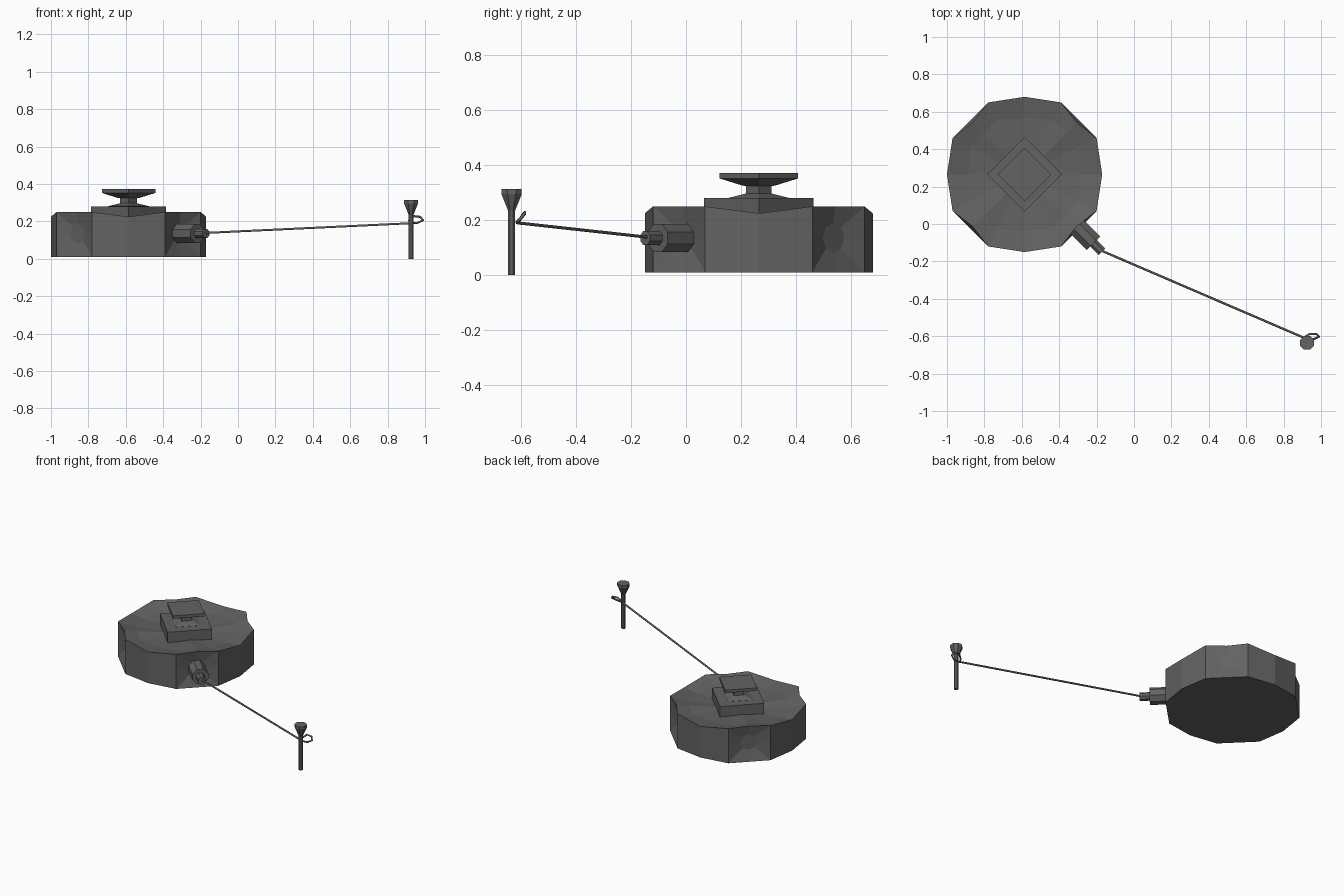
import bpy, bmesh, math
from mathutils import Vector

if "Cube" in bpy.data.objects:
    bpy.data.objects.remove(bpy.data.objects["Cube"])

grey = bpy.data.materials.new("dark grey metal")
grey.diffuse_color = (0.125, 0.125, 0.125, 1)
grey.use_nodes = True
grey.node_tree.nodes["Principled BSDF"].inputs["Base Color"].default_value = grey.diffuse_color
CX, CY = -0.585, 0.265          # centre of the round body
FUSE_Z = 0.135


def finish(name, bm):
    bmesh.ops.remove_doubles(bm, verts=bm.verts, dist=1e-5)
    bmesh.ops.recalc_face_normals(bm, faces=bm.faces)
    mesh = bpy.data.meshes.new(name)
    bm.to_mesh(mesh)
    bm.free()
    mesh.materials.append(grey)
    obj = bpy.data.objects.new(name, mesh)
    bpy.context.collection.objects.link(obj)
    return obj


def lathe(name, origin, axis, profile, sides, turn=0.0):
    """Stack of polygon rings (radius, distance) along an axis, capped at both ends."""
    bm = bmesh.new()
    q = Vector((0, 0, 1)).rotation_difference(Vector(axis).normalized())
    rings = []
    for r, h in profile:
        rings.append([bm.verts.new(Vector(origin) + q @ Vector((
            r * math.cos(turn + 2 * math.pi * i / sides),
            r * math.sin(turn + 2 * math.pi * i / sides), h))) for i in range(sides)])
    for a, b in zip(rings, rings[1:]):
        for i in range(sides):
            j = (i + 1) % sides
            bm.faces.new((a[i], a[j], b[j], b[i]))
    bm.faces.new(rings[0][::-1])
    bm.faces.new(rings[-1])
    return finish(name, bm)


def tube(name, points, radius, sides=6, closed=False):
    curve = bpy.data.curves.new(name, "CURVE")
    curve.dimensions = "3D"
    curve.bevel_depth = radius
    curve.bevel_resolution = 1
    curve.use_fill_caps = True
    s = curve.splines.new("POLY")
    s.points.add(len(points) - 1)
    for p, co in zip(s.points, points):
        p.co = (*co, 1)
    s.use_cyclic_u = closed
    curve.materials.append(grey)
    obj = bpy.data.objects.new(name, curve)
    bpy.context.collection.objects.link(obj)
    return obj


# Body: four identical quarters, each a flat side plus a dented diagonal panel
bm = bmesh.new()
BOT, LOW, HIGH = 0.01, 0.225, 0.25


def face(quarter, pts):
    a = quarter * math.pi / 2
    c, s = math.cos(a), math.sin(a)
    bm.faces.new([bm.verts.new((CX + x * c - y * s, CY + x * s + y * c, z)) for x, y, z in pts])


for k in range(4):
    ax, A, B = (0.415, 0.0), (0.385, 0.195), (0.195, 0.385)
    A0 = (0.385, -0.195)
    mid, mtop = (0.29, 0.29), (0.278, 0.278)
    # flat side, its top edge dipping in the middle
    face(k, [(*A0, BOT), (*ax, BOT), (*ax, LOW), (*A0, HIGH), (*A0, FUSE_Z)])
    face(k, [(*ax, BOT), (*A, BOT), (*A, FUSE_Z), (*A, HIGH), (*ax, LOW)])
    # dented fuse well
    edge = [(*A, FUSE_Z), (*A, BOT), (*mid, BOT), (*B, BOT),
            (*B, FUSE_Z), (*B, HIGH), (*mtop, HIGH), (*A, HIGH)]
    well = []
    for i in range(8):
        t = i * math.pi / 4
        u, w, d = -math.cos(t) * 0.055, -math.sin(t) * 0.055, 0.272
        well.append((d - u * 0.707, d + u * 0.707, FUSE_Z + w))
    for i in range(8):
        j = (i + 1) % 8
        face(k, [edge[i], edge[j], well[j], well[i]])
    face(k, well)
    # sunken top and flat bottom
    rim = [(*A0, HIGH), (*ax, LOW), (*A, HIGH), (*mtop, HIGH), (*B, HIGH)]
    inner = [(0.29, -0.147, 0.222), (0.30, 0, 0.212), (0.29, 0.147, 0.222),
             (0.222, 0.222, 0.235), (0.147, 0.29, 0.222)]
    for i in range(4):
        face(k, [rim[i], rim[i + 1], inner[i + 1], inner[i]])
        face(k, [inner[i], inner[i + 1], (0, 0, 0.20)])
    face(k, [(0, 0, BOT), (*A0, BOT), (*ax, BOT), (*A, BOT), (*mid, BOT), (*B, BOT)])
finish("mine_body", bm)

# Square pressure plate turned 45 degrees, with pinched neck
lathe("pressure_platform", (CX, CY, 0), (0, 0, 1), [(0.2, 0.195), (0.2, 0.28)], 4)
lathe("pressure_plate", (CX, CY, 0), (0, 0, 1),
      [(0.11, 0.275), (0.11, 0.281), (0.046, 0.297), (0.046, 0.324), (0.06, 0.326),
       (0.143, 0.352), (0.143, 0.372)], 4)

# Fuse pointing to the front right
lathe("fuse", (CX, CY, FUSE_Z), (1, -1, 0),
      [(0.055, 0.37), (0.055, 0.52), (0.027, 0.52), (0.027, 0.585)], 8, math.pi / 8)

# Trip wire with its loop
tube("trip_wire", [(-0.18, -0.14, 0.138), (0.92, -0.613, 0.19)], 0.006)
tube("wire_loop", [(0.918, -0.615, 0.19), (0.96, -0.616, 0.192), (0.99, -0.602, 0.206),
                   (0.975, -0.587, 0.224), (0.94, -0.587, 0.228), (0.915, -0.603, 0.205)],
     0.006, closed=True)

# Stake with flared head
lathe("stake", (0.925, -0.635, 0), (0, 0, 1),
      [(0.014, 0), (0.014, 0.235), (0.04, 0.295), (0.04, 0.313)], 8, math.pi / 8)
